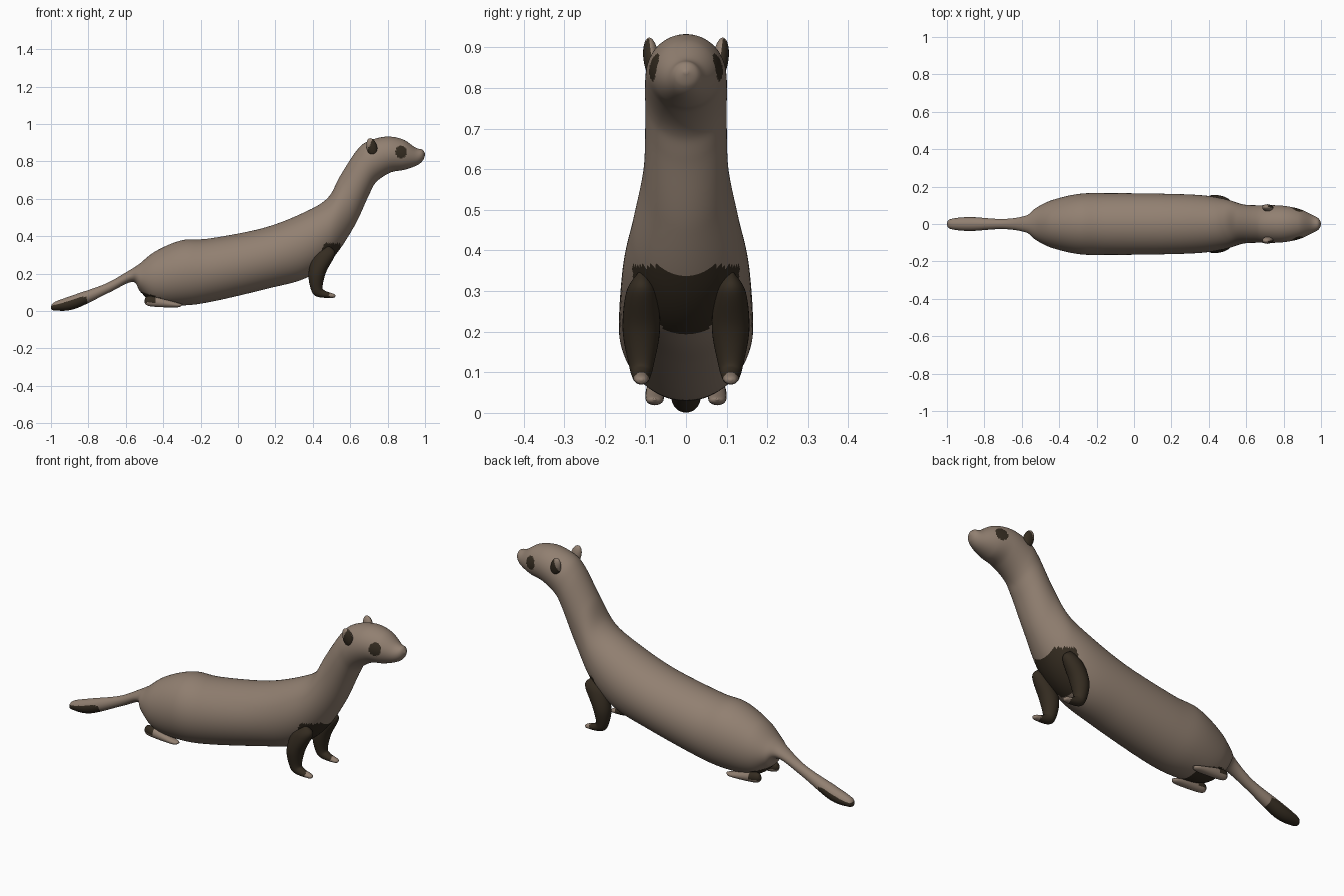
import bpy, bmesh, math
from mathutils import Matrix

if "Cube" in bpy.data.objects:
    bpy.data.objects.remove(bpy.data.objects["Cube"])


def material(name, rgb):
    m = bpy.data.materials.new(name)
    m.diffuse_color = (*rgb, 1)
    m.use_nodes = True
    m.node_tree.nodes["Principled BSDF"].inputs["Base Color"].default_value = m.diffuse_color
    return m


FUR = material("brown fur", (0.285, 0.215, 0.165))
DARK = material("dark fur", (0.035, 0.025, 0.015))


def spline(keys, steps):
    """Catmull-Rom resampling of a list of tuples."""
    out = []
    for i in range(len(keys) - 1):
        p0, p1, p2, p3 = (keys[max(0, min(len(keys) - 1, i + k))] for k in (-1, 0, 1, 2))
        for s in range(steps):
            t = s / steps
            out.append([0.5 * (2 * b + (c - a) * t + (2 * a - 5 * b + 4 * c - d) * t * t
                               + (3 * b - a - 3 * c + d) * t ** 3)
                        for a, b, c, d in zip(p0, p1, p2, p3)])
    out.append(list(keys[-1]))
    return out


def finish(name, bm, is_dark):
    """Paint faces by a rule on centre and normal, then make a smooth object."""
    bmesh.ops.recalc_face_normals(bm, faces=bm.faces[:])
    bm.normal_update()
    for f in bm.faces:
        f.smooth = True
        f.material_index = int(is_dark(f.calc_center_median(), f.normal))
    me = bpy.data.meshes.new(name)
    bm.to_mesh(me)
    bm.free()
    me.materials.append(FUR)
    me.materials.append(DARK)
    ob = bpy.data.objects.new(name, me)
    bpy.context.collection.objects.link(ob)
    return ob


def loft(name, keys, y, steps, seg, is_dark):
    """Skin elliptical rings: (x, z) one side, (x, z) other side, half width."""
    bm = bmesh.new()
    rings = []
    for x1, z1, x2, z2, w in spline(keys, steps):
        ring = []
        for j in range(seg):
            a = 2 * math.pi * j / seg
            c, s = math.cos(a) / 2, math.sin(a)
            ring.append(bm.verts.new(((x1 + x2) / 2 + (x1 - x2) * c, y + w * s,
                                      (z1 + z2) / 2 + (z1 - z2) * c)))
        rings.append(ring)
    for a, b in zip(rings, rings[1:]):
        for j in range(seg):
            k = (j + 1) % seg
            bm.faces.new((a[j], a[k], b[k], b[j]))
    bm.faces.new(rings[0])
    bm.faces.new(rings[-1])
    return finish(name, bm, is_dark)


# Tail, trunk, neck and head as one skin: top x, z, bottom x, z, half width
body = [
    (-1, .022, -1, .012, .006), (-.98, .048, -.975, .002, .027), (-.88, .085, -.87, .012, .037),
    (-.71, .145, -.69, .098, .027), (-.59, .212, -.565, .155, .045), (-.53, .25, -.52, .1, .085),
    (-.44, .32, -.44, .04, .127), (-.3, .378, -.29, .03, .161), (-.15, .388, -.13, .052, .165),
    (.14, .445, .16, .12, .162), (.36, .53, .36, .175, .154), (.48, .605, .5, .275, .133),
    (.545, .72, .62, .45, .105), (.63, .852, .7, .62, .1), (.69, .905, .74, .69, .101),
    (.79, .932, .815, .74, .097), (.88, .918, .89, .755, .08), (.95, .873, .955, .778, .049),
    (.985, .863, .987, .803, .03), (1, .842, 1, .834, .005)]


def body_dark(c, n):
    eye = ((c.x - .872) / .03) ** 2 + ((c.z - .85) / .034) ** 2 < 1
    chest = c.x > .39 + (c.z - .18) * .4 and c.z < .33 + .03 * min(1, abs(c.y) / .07)
    haunch = -.54 < c.x < -.34 and c.z < .11 - .32 * (c.x + .54)
    tail_tip = c.x < -.81 and n.z < .35 and c.z < .075
    return eye or chest or haunch or tail_tip


loft("body", body, 0, 13, 96, body_dark)

# Front legs, dark with a brown toe: back x, z, front x, z, half width
front_leg = [
    (.47, .345, .49, .345, .008), (.405, .29, .52, .305, .037), (.377, .2, .472, .21, .046),
    (.392, .11, .452, .13, .031), (.425, .076, .466, .108, .023), (.505, .07, .508, .093, .016),
    (.521, .078, .521, .085, .005)]
# Hind feet lying flat under the haunches
hind_foot = [
    (-.5, .045, -.5, .06, .006), (-.47, .025, -.47, .08, .021),
    (-.33, .019, -.33, .046, .021), (-.298, .031, -.298, .036, .003)]

for side, label in ((-1, "right"), (1, "left")):
    loft("front_leg_" + label, front_leg, side * .11, 8, 32,
         lambda c, n: c.x < .488 or c.z > .12)
    loft("hind_foot_" + label, hind_foot, side * .077, 8, 24,
         lambda c, n: c.z > .045 and c.x < -.44)

    # Rounded ear, dark on its outer front hollow
    bm = bmesh.new()
    bmesh.ops.create_uvsphere(bm, u_segments=32, v_segments=20, radius=1)
    bm.transform(Matrix.Translation((.716, side * .086, .874))
                 @ Matrix.Rotation(math.radians(-14), 4, 'Y')
                 @ Matrix.Rotation(side * math.radians(-6), 4, 'X')
                 @ Matrix.Diagonal((.028, .019, .051, 1)))
    finish("ear_" + label, bm,
           lambda c, n: n.y * side > .1 and (c.x - .716) * .8 - (c.z - .874) * .35 > -.014)
